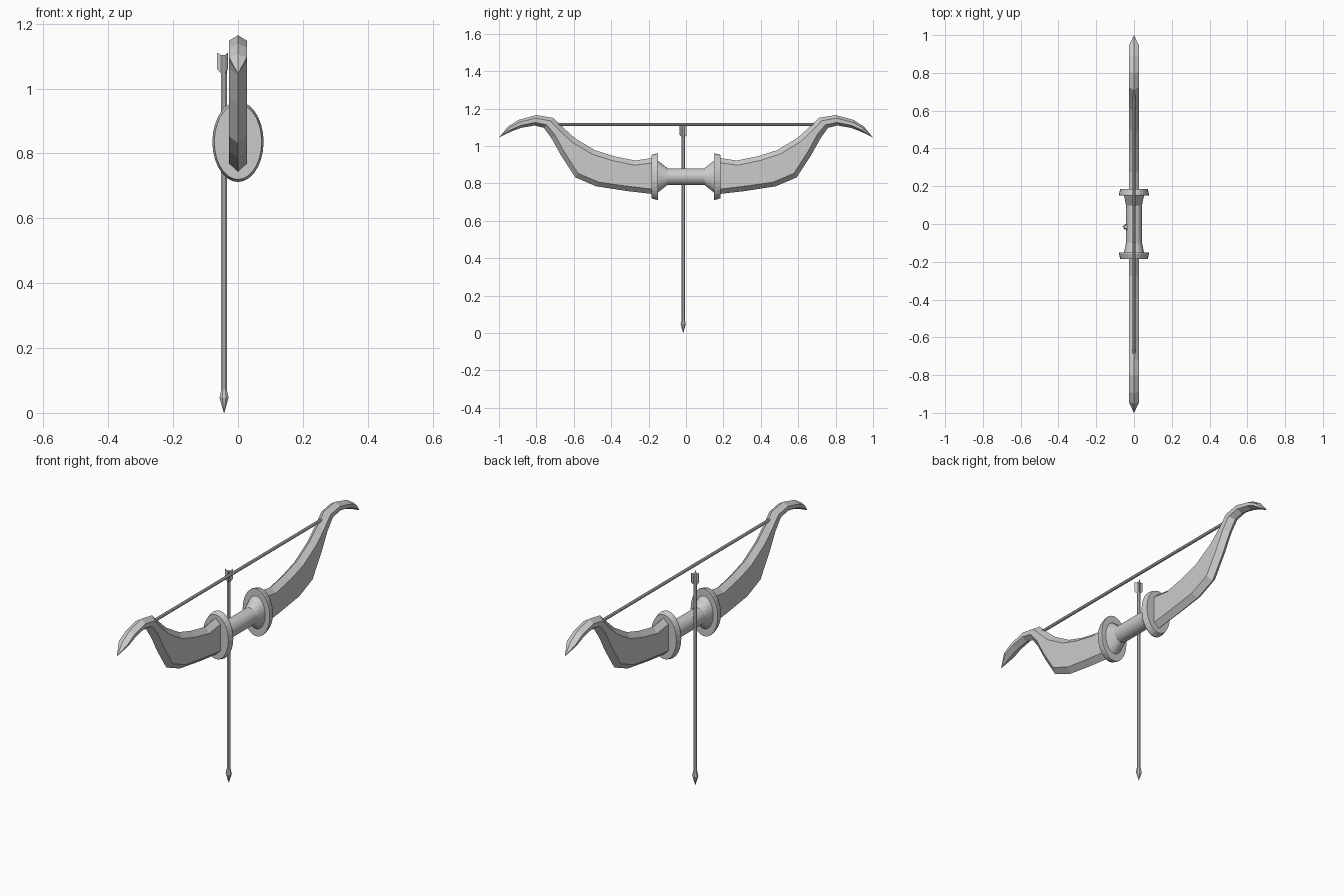
import bpy
from math import cos, sin, pi, radians
from mathutils import Vector

if "Cube" in bpy.data.objects:
    bpy.data.objects.remove(bpy.data.objects["Cube"])


def make(name, verts, faces):
    me = bpy.data.meshes.new(name)
    me.from_pydata([tuple(v) for v in verts], [], faces)
    me.update()
    ob = bpy.data.objects.new(name, me)
    bpy.context.collection.objects.link(ob)
    bpy.context.view_layer.objects.active = ob
    bpy.ops.object.mode_set(mode='EDIT')
    bpy.ops.mesh.select_all(action='SELECT')
    bpy.ops.mesh.normals_make_consistent(inside=False)
    bpy.ops.object.mode_set(mode='OBJECT')
    return ob


def skin(name, rings):
    """Join equal-sized rings of points into a closed tube."""
    n = len(rings[0])
    faces = [(i * n + k, i * n + (k + 1) % n, (i + 1) * n + (k + 1) % n, (i + 1) * n + k)
             for i in range(len(rings) - 1) for k in range(n)]
    faces += [tuple(range(n)), tuple(range((len(rings) - 1) * n, len(rings) * n))]
    return make(name, [p for r in rings for p in r], faces)


def lathe_y(name, profile, cz, n=24):
    """Elliptical rings along y from (y, rx, rz)."""
    return skin(name, [[(rx * cos(2 * pi * k / n), y, cz + rz * sin(2 * pi * k / n))
                        for k in range(n)] for y, rx, rz in profile])


def lathe_z(name, profile, cx, cy, n=8):
    return skin(name, [[(cx + r * cos(2 * pi * (k + .5) / n), cy + r * sin(2 * pi * (k + .5) / n), z)
                        for k in range(n)] for z, r in profile])


# limbs: (top y, top z, bottom y, bottom z), six-sided section with ridged edges
STATIONS = [
    (0.17, 0.94, 0.17, 0.745), (0.27, 0.925, 0.31, 0.761),
    (0.385, 0.948, 0.48, 0.787), (0.487, 0.98, 0.592, 0.835),
    (0.595, 1.045, 0.67, 0.955), (0.655, 1.10, 0.72, 1.045),
    (0.71, 1.153, 0.76, 1.10), (0.80, 1.168, 0.81, 1.112),
    (0.895, 1.142, 0.88, 1.10), (0.95, 1.108, 0.93, 1.082)]
W = 0.027


def limb(name, s):
    verts, n = [], 6
    for ty, tz, by, bz in STATIONS:
        t, b = Vector((0, ty * s, tz)), Vector((0, by * s, bz))
        d = (b - t).normalized() * min(0.026, (b - t).length * 0.3)
        w = Vector((W, 0, 0))
        verts += [t, t + d + w, b - d + w, b, b - d - w, t + d - w]
    m = len(STATIONS)
    faces = [(i * n + k, i * n + (k + 1) % n, (i + 1) * n + (k + 1) % n, (i + 1) * n + k)
             for i in range(m - 1) for k in range(n)]
    faces.append(tuple(range(n)))
    tip = len(verts)
    verts.append(Vector((0, s, 1.048)))
    faces += [((m - 1) * n + k, (m - 1) * n + (k + 1) % n, tip) for k in range(n)]
    make(name, verts, faces)


CZ = 0.839
for side, s in (("right", 1), ("left", -1)):
    limb("limb_" + side, s)
    # oval guard between limb and grip
    lathe_y("guard_" + side, [(s * 0.15, 0.078, 0.124), (s * 0.158, 0.079, 0.124),
                              (s * 0.184, 0.073, 0.116)], CZ, 28)

# grip flared at both ends
lathe_y("grip", [(-0.152, 0.053, 0.087), (-0.098, 0.042, 0.044),
                 (0.098, 0.042, 0.044), (0.152, 0.053, 0.087)], CZ)

# bowstring
lathe_y("bowstring", [(-0.69, 0.008, 0.008), (0.69, 0.008, 0.008)], 1.117, 8)

# arrow shaft and head
AX, AY = -0.043, -0.015
lathe_z("arrow_shaft", [(0.06, 0.0095), (1.107, 0.0095)], AX, AY)
lathe_z("arrow_head", [(0.003, 0.0008), (0.05, 0.015), (0.075, 0.0095)], AX, AY)

# three feathers around the nock
for i in range(3):
    a = pi + i * radians(120)
    u, v = Vector((cos(a), sin(a), 0)), Vector((-sin(a), cos(a), 0)) * 0.0015
    outline = [(0.004, 1.045), (0.021, 1.062), (0.021, 1.113), (0.004, 1.104)]
    skin("feather_%d" % (i + 1),
         [[Vector((AX, AY, z)) + u * r + v * k for r, z in outline] for k in (-1, 1)])
    
# stand exactly on the ground
for ob in bpy.data.objects:
    ob.location.z -= 0.003
